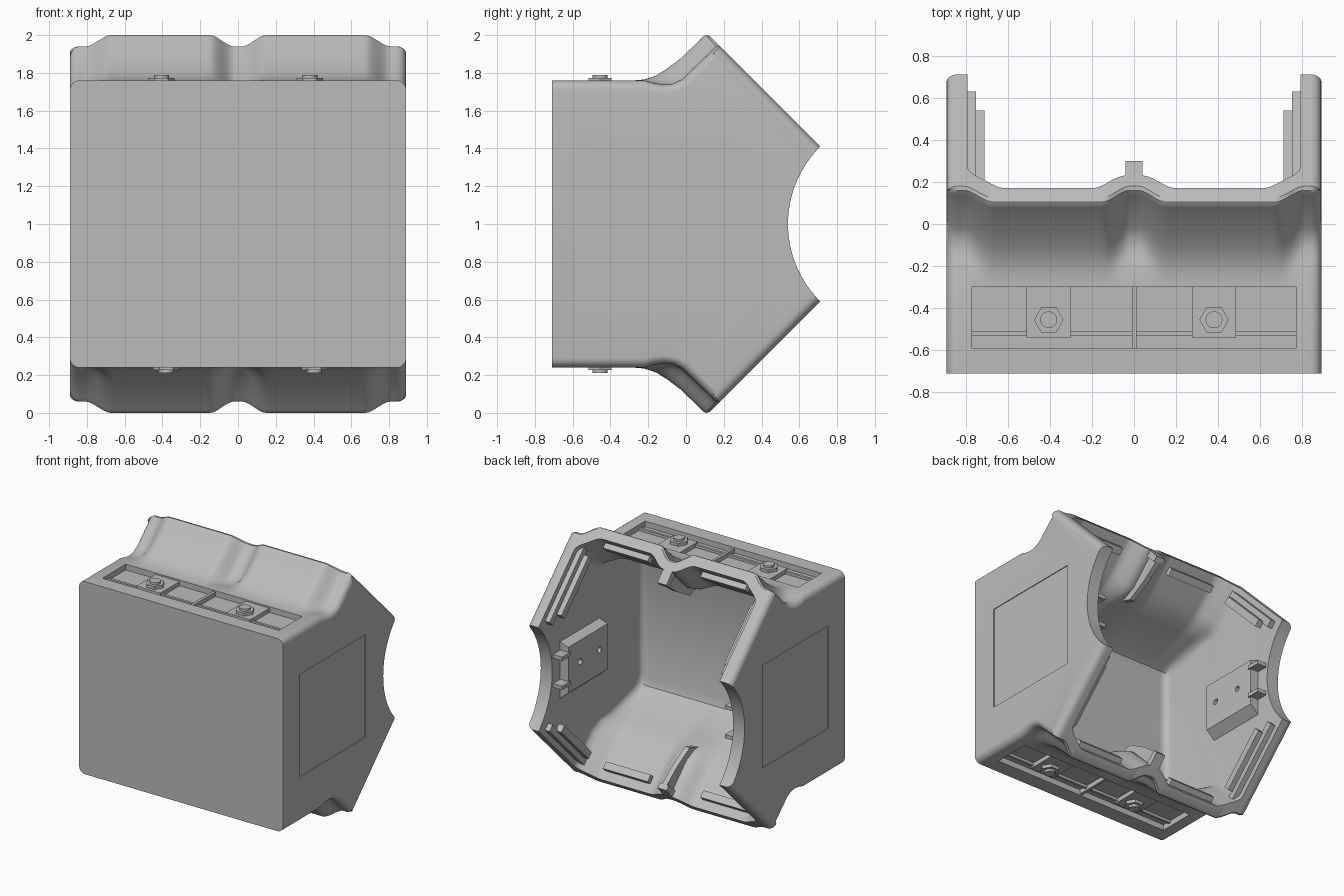
import bpy, bmesh, math
from mathutils import Vector

if "Cube" in bpy.data.objects:
    bpy.data.objects.remove(bpy.data.objects["Cube"], do_unlink=True)

grey = bpy.data.materials.new("light grey")
grey.use_nodes = True
grey.diffuse_color = (0.5, 0.5, 0.5, 1)
grey.node_tree.nodes["Principled BSDF"].inputs["Base Color"].default_value = (0.5, 0.5, 0.5, 1)


def finish(name, bm):
    bmesh.ops.recalc_face_normals(bm, faces=bm.faces)
    mesh = bpy.data.meshes.new(name)
    bm.to_mesh(mesh)
    bm.free()
    mesh.materials.append(grey)
    ob = bpy.data.objects.new(name, mesh)
    bpy.context.collection.objects.link(ob)
    return ob


def loft(name, rings):
    """Solid through a row of equal-length point rings."""
    bm = bmesh.new()
    rows = [[bm.verts.new(p) for p in ring] for ring in rings]
    n = len(rows[0])
    for a, b in zip(rows, rows[1:]):
        for i in range(n):
            j = (i + 1) % n
            bm.faces.new((a[i], a[j], b[j], b[i]))
    bm.faces.new(rows[0])
    bm.faces.new(rows[-1])
    return finish(name, bm)


def prism(name, pts, vec, sx=1, sz=1):
    """Extruded polygon, optionally flipped in x and about z = 1."""
    flip = lambda p: (p[0] * sx, p[1], 1 + (p[2] - 1) * sz)
    far = [Vector(p) + Vector(vec) for p in pts]
    return loft(name, [[flip(p) for p in pts], [flip(p) for p in far]])


def box(name, x, y, z, sx=1, sz=1):
    pts = [(x[0], y[0], z[0]), (x[1], y[0], z[0]), (x[1], y[1], z[0]), (x[0], y[1], z[0])]
    return prism(name, pts, (0, 0, z[1] - z[0]), sx, sz)


def side_poly(name, x, yz, sx=1, sz=1):
    return prism(name, [(x[0], y, z) for y, z in yz], (x[1] - x[0], 0, 0), sx, sz)


def disc(name, x, y, z, r, n, sx=1, sz=1):
    pts = [(x + r * math.cos(2 * math.pi * i / n), y + r * math.sin(2 * math.pi * i / n), z[0])
           for i in range(n)]
    return prism(name, pts, (0, 0, z[1] - z[0]), sx, sz)


def cut(ob, tool):
    mod = ob.modifiers.new("cut", "BOOLEAN")
    mod.operation, mod.solver, mod.object = "DIFFERENCE", "EXACT", tool
    bpy.context.view_layer.objects.active = ob
    bpy.ops.object.modifier_apply(modifier=mod.name)
    bpy.data.objects.remove(tool, do_unlink=True)


def smoothstep(a, b, v):
    t = min(1, max(0, (v - a) / (b - a)))
    return t * t * (3 - 2 * t)


def stations(half, r):
    """x positions with an edge inset that rounds both ends."""
    n, flat = 112, half - r
    out = [(-flat + 2 * flat * i / n, 0) for i in range(n + 1)]
    ends = [(flat + r * math.sin(t), r * (1 - math.cos(t)))
            for t in (math.pi / 2 * k / 6 for k in range(1, 7))]
    return [(-x, e) for x, e in reversed(ends)] + out + ends


def blend(a, b, d):
    return [(p[0] + (q[0] - p[0]) * d, p[1] + (q[1] - p[1]) * d) for p, q in zip(a, b)]


# Outer shell: flared flange with scallops at the centre and both ends
RIDGE = [(-.71, 1.76), (-.28, 1.76), (-.22, 1.765), (-.16, 1.785), (-.1, 1.822),
         (-.03, 1.875), (.08, 1.98), (.093, 1.995), (.105, 2), (.125, 1.995)]
SCOOP = [(-.71, 1.76), (-.22, 1.76), (-.17, 1.746), (-.12, 1.738), (-.07, 1.742),
         (-.02, 1.766), (.13, 1.91), (.145, 1.927), (.16, 1.94), (.18, 1.94)]
SHIFT = [(0, -1)] * 3 + [(.3, -.9)] + [(.7, -.7)] * 3 + [(.3, -1.1), (0, -1.4), (-.7, -.7)]


def outer_ring(x, e):
    ax = abs(x)
    d = max(1 - smoothstep(.02, .15, ax), smoothstep(.67, .81, ax))
    top = [(y + s * e, z + t * e) for (y, z), (s, t) in zip(blend(RIDGE, SCOOP, d), SHIFT)]
    h = .41 - .7 * e
    arc = [h * (1 - i / 12) for i in range(25)]
    back = [(1.119 - math.sqrt(.579 ** 2 - v * v), 1 + v) for v in arc]
    low = [(y, 2 - z) for y, z in reversed(top)]
    return [(x, y, z) for y, z in top + back + low]


# Inner cavity, following the scallops
IN_RIDGE = [(-.58, 1.46), (-.56, 1.52), (-.5, 1.555), (-.22, 1.65), (-.12, 1.685),
            (-.03, 1.75), (.6, 2.38), (1.3, 2.4)]
IN_SCOOP = [(-.58, 1.46), (-.56, 1.52), (-.5, 1.555), (-.22, 1.63), (-.08, 1.635),
            (.02, 1.68), (.6, 2.26), (1.3, 2.3)]


def inner_ring(x, e):
    ax = abs(x)
    d = max(1 - smoothstep(.04, .2, ax), smoothstep(.61, .78, ax))
    pts = blend(IN_RIDGE, IN_SCOOP, d)
    top = [(y + .7 * e, z - .7 * e) for y, z in pts]
    low = [(y, 2 - z) for y, z in reversed(top)]
    return [(x, y, z) for y, z in top + low]


housing = loft("housing", [outer_ring(x, e) for x, e in stations(.89, .05)])
cut(housing, loft("cavity", [inner_ring(x, e) for x, e in stations(.79, .06)]))

# Shallow side panels
for s in (1, -1):
    cut(housing, box("panel_cut", (.884, .95), (-.5, .32), (.6, 1.41), s))

parts = [housing]
for s in (1, -1):
    # Mounting tray with ridge, divider, pads and bolts; the lower one is turned over
    cut(housing, box("tray_cut", (-.77, .77), (-.59, -.30), (1.715, 1.9), s, s))
    parts.append(box("tray_ridge", (-.77, .77), (-.53, -.51), (1.70, 1.735), s, s))
    parts.append(box("tray_divider", (-.01, .012), (-.59, -.30), (1.70, 1.75), s, s))
    for x in (-.405, .38):
        parts.append(box("bolt_pad", (x - .105, x + .105), (-.54, -.295), (1.70, 1.748), s, s))
        parts.append(disc("bolt_hex", x, -.455, (1.74, 1.772), .07, 6, s, s))
        parts.append(disc("bolt_stud", x, -.455, (1.77, 1.79), .04, 24, s, s))

    # Central gusset inside the flange
    parts.append(side_poly("gusset", (-.02, .02),
                 [(.22, 1.9), (.30, 1.81), (.14, 1.69), (-.02, 1.6), (-.12, 1.63), (0, 1.69)], 1, s))
    parts.append(side_poly("gusset_head", (-.04, .04),
                 [(.22, 1.9), (.30, 1.81), (.27, 1.78), (.18, 1.86)], 1, s))

    for sx in (1, -1):
        # Stepped rails along the slanted and straight rims
        parts.append(side_poly("outer_rail", (.75, .81),
                     [(.2, 1.86), (.63, 1.43), (.59, 1.39), (.16, 1.82)], sx, s))
        parts.append(side_poly("inner_rail", (.71, .76),
                     [(.2, 1.80), (.54, 1.46), (.5, 1.42), (.16, 1.76)], sx, s))
        parts.append(side_poly("flange_rail", (.23, .62),
                     [(.11, 1.91), (.15, 1.87), (.11, 1.83), (.07, 1.87)], sx, s))
        # Fins closing the bracket at the curved edge
        parts.append(box("bracket_fin", (.71, .80), (.42, .53), (1.10, 1.13), sx, s))

# Drilled pads on the inner side walls
for sx in (1, -1):
    pts = [(.80, -.05, .74), (.80, -.05, 1.2), (.72, -.05, 1.17), (.72, -.05, .81)]
    pad = prism("side_pad", pts, (0, .49, 0), sx)
    for y in (.05, .29):
        ring = [(.70, y + .022 * math.cos(a), 1 + .022 * math.sin(a))
                for a in (math.pi * k / 10 for k in range(20))]
        cut(pad, prism("pad_hole", ring, (.06, 0, 0), sx))
    parts.append(pad)

bpy.ops.object.select_all(action="DESELECT")
for ob in parts:
    ob.select_set(True)
bpy.context.view_layer.objects.active = housing
bpy.ops.object.shade_smooth_by_angle(angle=math.radians(32))
